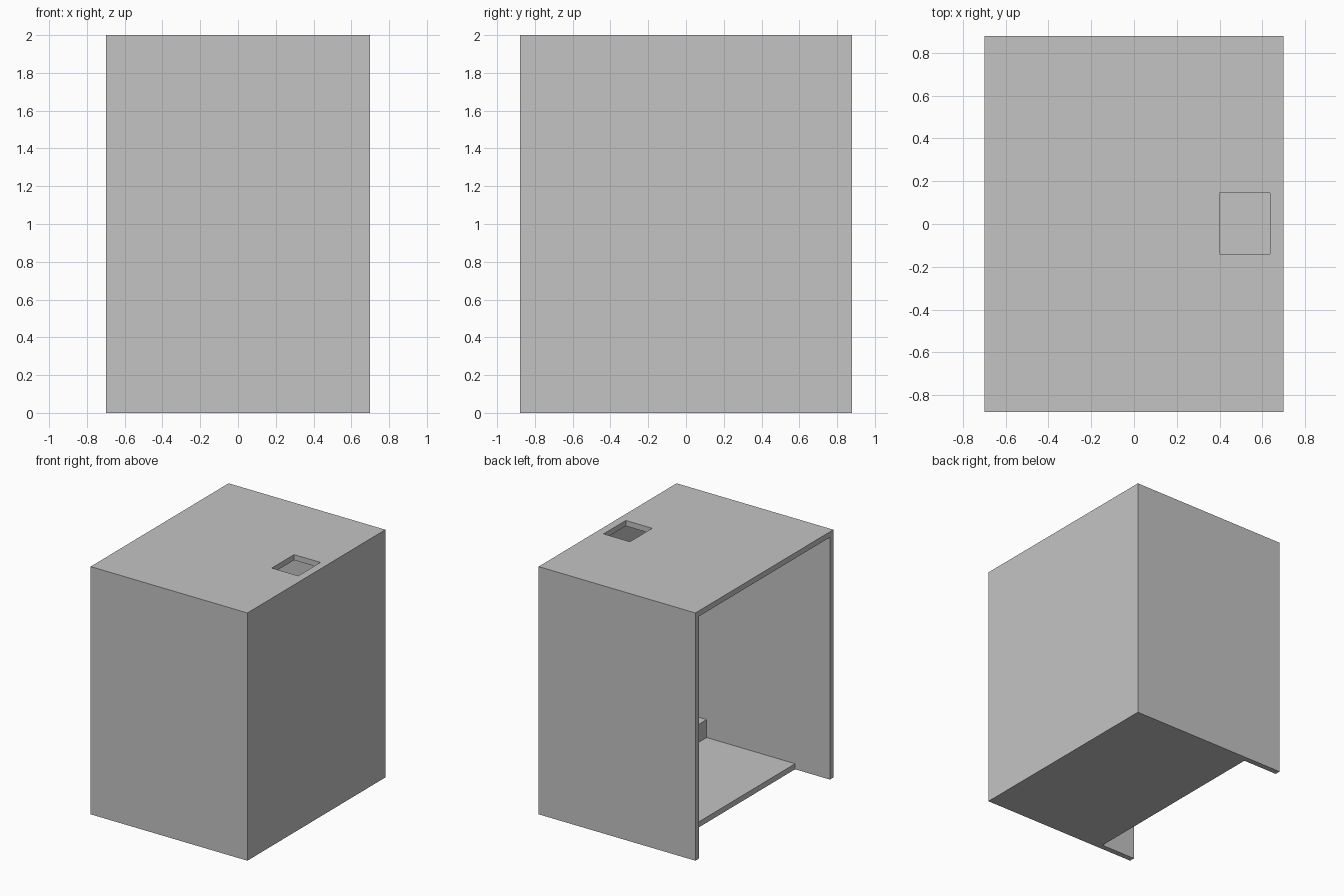
import bpy

default = bpy.data.objects.get("Cube")
if default:
    bpy.data.objects.remove(default, do_unlink=True)

# Overall size and sheet thickness
HX, HY, H = 0.70, 0.88, 2.0
T = 0.045
FLOOR_EDGE = -0.39
LEDGE_X = 0.40

grey = bpy.data.materials.new("plain_grey")
grey.use_nodes = True
colour = (0.55, 0.55, 0.55, 1)
grey.diffuse_color = colour
grey.node_tree.nodes["Principled BSDF"].inputs["Base Color"].default_value = colour


def box(name, low, high):
    """Box spanning two opposite corners."""
    bpy.ops.mesh.primitive_cube_add(size=1)
    obj = bpy.context.object
    obj.name = name
    obj.data.materials.append(grey)
    for v in obj.data.vertices:
        v.co = [b if c > 0 else a for c, a, b in zip(v.co, low, high)]
    return obj


def cut(target, low, high):
    """Remove a box-shaped volume from the target."""
    cutter = box("cutter", low, high)
    cutter.hide_render = True
    mod = target.modifiers.new("cut", 'BOOLEAN')
    mod.operation = 'DIFFERENCE'
    mod.solver = 'EXACT'
    mod.object = cutter
    bpy.context.view_layer.objects.active = target
    bpy.ops.object.modifier_apply(modifier=mod.name)
    bpy.data.objects.remove(cutter, do_unlink=True)


# Cabinet shell, open on the -x side
shell = box("cabinet_shell", (-HX, -HY, 0), (HX, HY, H))
cut(shell, (-HX - 1, -HY + T, T), (HX - T, HY - T, H - T))

# Floor stops short of the open side
cut(shell, (-HX - 1, -HY + T, -1), (FLOOR_EDGE, HY - T, 2 * T))

# Rectangular opening through the top
cut(shell, (LEDGE_X, -0.14, H - 3 * T), (0.636, 0.144, H + 1))

# Low ledge along the foot of the closed side wall
box("inner_ledge", (LEDGE_X, -HY + T, T), (HX - T, HY - T, 0.19))
